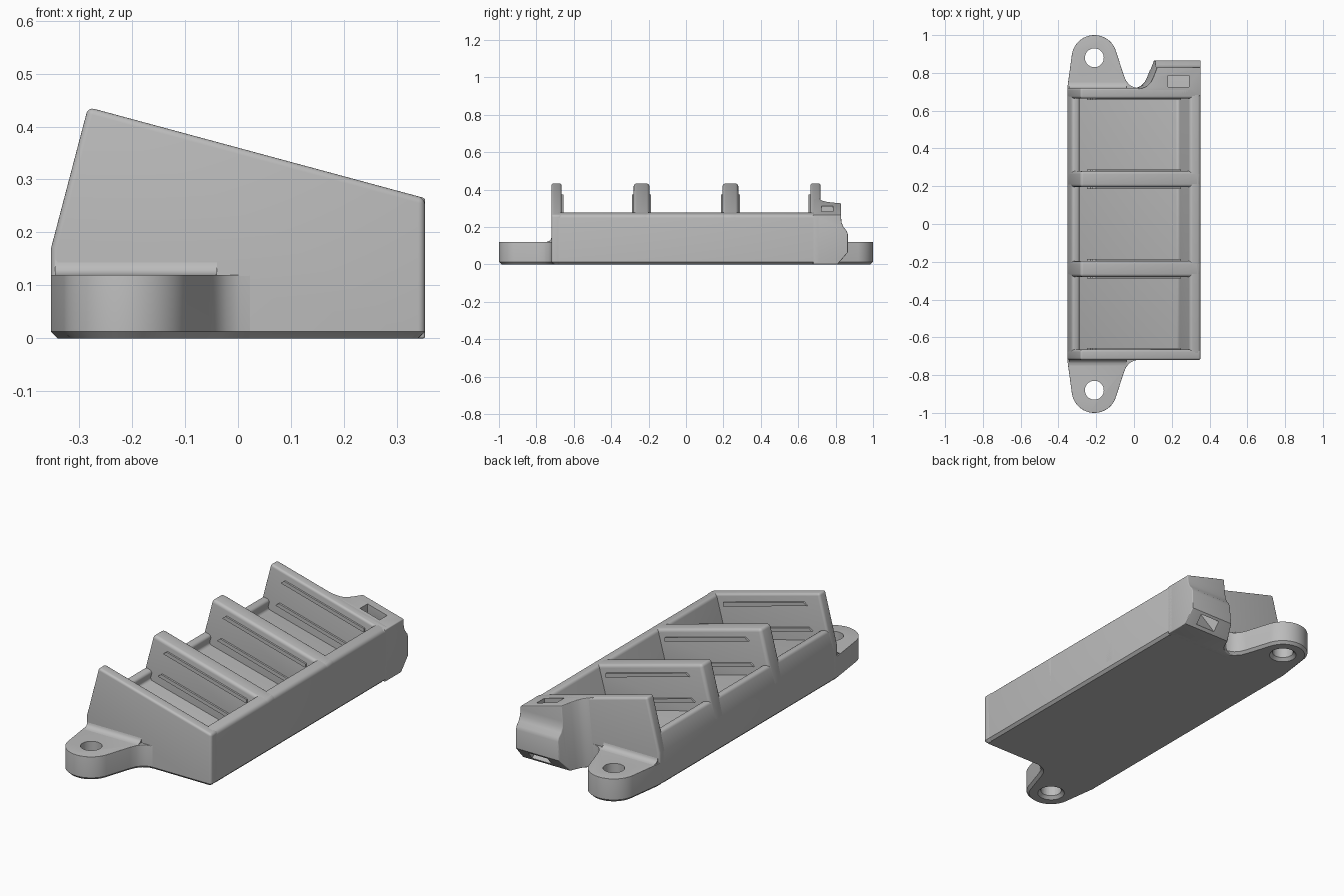
import bpy, bmesh, math

cube = bpy.data.objects.get("Cube")
if cube:
    bpy.data.objects.remove(cube, do_unlink=True)

# Single plastic colour
grey = bpy.data.materials.new("grey_plastic")
grey.use_nodes = True
COLOR = (0.5, 0.5, 0.5, 1)
grey.diffuse_color = COLOR
grey.node_tree.nodes["Principled BSDF"].inputs["Base Color"].default_value = COLOR

SLOPE = 0.27


def top_z(x):
    return 0.36 - SLOPE * x


def activate(ob):
    bpy.ops.object.select_all(action='DESELECT')
    ob.select_set(True)
    bpy.context.view_layer.objects.active = ob


def prism(name, pts, axis, a, b, chamfer=0):
    """Extrude a closed 2D outline along an axis; optionally chamfer its base."""
    place = {'X': lambda p, t: (t, p[0], p[1]),
             'Y': lambda p, t: (p[0], t, p[1]),
             'Z': lambda p, t: (p[0], p[1], t)}[axis]
    bm = bmesh.new()
    lo = [bm.verts.new(place(p, a)) for p in pts]
    hi = [bm.verts.new(place(p, b)) for p in pts]
    bm.faces.new(lo)
    bm.faces.new(hi)
    n = len(pts)
    for i in range(n):
        j = (i + 1) % n
        bm.faces.new((lo[i], lo[j], hi[j], hi[i]))
    bmesh.ops.recalc_face_normals(bm, faces=bm.faces)
    if chamfer:
        base = [e for e in bm.edges if all(v.co.z < 0.001 for v in e.verts)]
        bmesh.ops.bevel(bm, geom=base, offset=chamfer, segments=1,
                        affect='EDGES', profile=0.5)
    me = bpy.data.meshes.new(name)
    bm.to_mesh(me)
    bm.free()
    ob = bpy.data.objects.new(name, me)
    bpy.context.collection.objects.link(ob)
    me.materials.append(grey)
    return ob


def soften(ob, radius):
    activate(ob)
    mod = ob.modifiers.new("round", 'BEVEL')
    mod.width, mod.segments = radius, 4
    mod.limit_method, mod.angle_limit = 'ANGLE', math.radians(50)
    bpy.ops.object.modifier_apply(modifier=mod.name)


def boolean(ob, tool, operation):
    tool.hide_render = True
    activate(ob)
    mod = ob.modifiers.new("cut", 'BOOLEAN')
    mod.operation, mod.solver, mod.object = operation, 'EXACT', tool
    bpy.ops.object.modifier_apply(modifier=mod.name)
    bpy.data.objects.remove(tool, do_unlink=True)


def smooth(ob):
    activate(ob)
    bpy.ops.object.shade_smooth_by_angle(angle=math.radians(35))


# Tray: sloped floor, tall right wall and low left lip
section = [(-0.353, 0), (0.353, 0), (0.353, top_z(0.353)), (0.295, top_z(0.295)),
           (0.237, 0.065), (-0.3, 0.205), (-0.285, 0.25), (-0.328, 0.262), (-0.353, 0.17)]
tray = prism("tray", section, 'Y', -0.7, 0.7, 0.013)
soften(tray, 0.016)
smooth(tray)

# End plates and dividers share one slanted profile
def plate(name, y0, y1, base, chamfer, radius):
    outline = [(-0.353, base), (0.353, base), (0.353, top_z(0.353)),
               (-0.283, top_z(-0.283)), (-0.353, 0.17)]
    ob = prism(name, outline, 'Y', y0, y1, chamfer)
    soften(ob, radius)
    smooth(ob)


plate("front_plate", -0.72, -0.665, 0, 0.013, 0.018)
plate("back_plate", 0.665, 0.72, 0, 0.013, 0.018)
plate("front_divider", -0.28, -0.195, 0.03, 0, 0.016)
plate("back_divider", 0.195, 0.28, 0.03, 0, 0.016)


# Thin guide ribs on the plate faces inside the bays
def rib(name, x0, x1, depth, y0, y1):
    width = 0.02
    pts = [(x0 + width, top_z(x0 + width) - depth), (x1, top_z(x1) - depth),
           (x1, top_z(x1) - depth - width), (x0, top_z(x0) - depth - width)]
    smooth(prism(name, pts, 'Y', y0, y1))


spans = {"front_plate": (-0.69, -0.656), "front_divider": (-0.289, -0.186),
         "back_divider": (0.186, 0.289), "back_plate": (0.656, 0.69)}
for part, (y0, y1) in spans.items():
    rib(part + "_upper_rib", -0.22, 0.25, 0.04, y0, y1)
    rib(part + "_lower_rib", -0.25, 0.2, 0.17, y0, y1)


# Mounting ears with a bolt hole, one at each end
CX, CY = -0.21, 0.88
for side, s in (("front", -1), ("back", 1)):
    arc = [math.radians(170 - 150 * i / 20) for i in range(21)]
    outline = [(-0.353, 0.69), (-0.353, 0.72)]
    outline += [(CX + 0.12 * math.cos(t), CY + 0.12 * math.sin(t)) for t in arc]
    outline += [(-0.055, 0.79), (-0.042, 0.758), (-0.022, 0.735),
                (0.005, 0.722), (0.04, 0.718), (0.04, 0.69)]
    ear = prism(side + "_ear", [(x, s * y) for x, y in outline], 'Z', 0, 0.12, 0.013)
    soften(ear, 0.016)
    bpy.ops.mesh.primitive_cylinder_add(vertices=40, radius=0.05, depth=0.5,
                                        location=(CX, s * CY, 0))
    boolean(ear, bpy.context.object, 'DIFFERENCE')
    bpy.ops.mesh.primitive_cone_add(vertices=40, radius1=0.075, radius2=0.045,
                                    depth=0.03, location=(CX, s * CY, 0.005))
    boolean(ear, bpy.context.object, 'DIFFERENCE')
    smooth(ear)

    # Cove where the ear meets the plate
    cove = [(0.7, 0.1), (0.75, 0.1), (0.75, 0.12), (0.737, 0.122),
            (0.727, 0.128), (0.721, 0.137), (0.719, 0.15), (0.7, 0.15)]
    smooth(prism(side + "_ear_cove", [(s * y, z) for y, z in cove], 'X', -0.345, -0.04))

# Cable block on the back: side profile trimmed by a flared plan outline
profile = [(0.68, 0), (0.81, 0), (0.866, 0.065), (0.866, 0.16), (0.86, 0.178),
           (0.843, 0.198), (0.833, 0.22), (0.829, 0.25), (0.829, 0.36), (0.68, 0.36)]
block = prism("cable_block", profile, 'X', -0.1, 0.353)
for v in block.data.vertices:
    if v.co.z > 0.3:
        v.co.z = top_z(v.co.x)
plan = [(0.45, 0.6), (0.45, 0.95), (0.12, 0.95), (0.09, 0.87), (0.078, 0.825),
        (0.06, 0.78), (0.045, 0.75), (0.025, 0.73), (0, 0.72), (-0.03, 0.715), (-0.03, 0.6)]
flare = prism("flare_cutter", plan, 'Z', -0.1, 0.5)
for v in flare.data.vertices:
    if v.co.z > 0.3 and v.co.x < 0.2:
        v.co.x += 0.06
boolean(block, flare, 'INTERSECT')
soften(block, 0.014)

# Cable slot from the block's top to its lower rear slope
slot = [(0.725, 0.45), (0.785, 0.45), (0.785, 0.2), (0.85, 0.06),
        (0.89, 0.03), (0.85, -0.02), (0.82, 0.015), (0.725, 0.15)]
boolean(block, prism("slot_cutter", slot, 'X', 0.18, 0.29), 'DIFFERENCE')
smooth(block)
